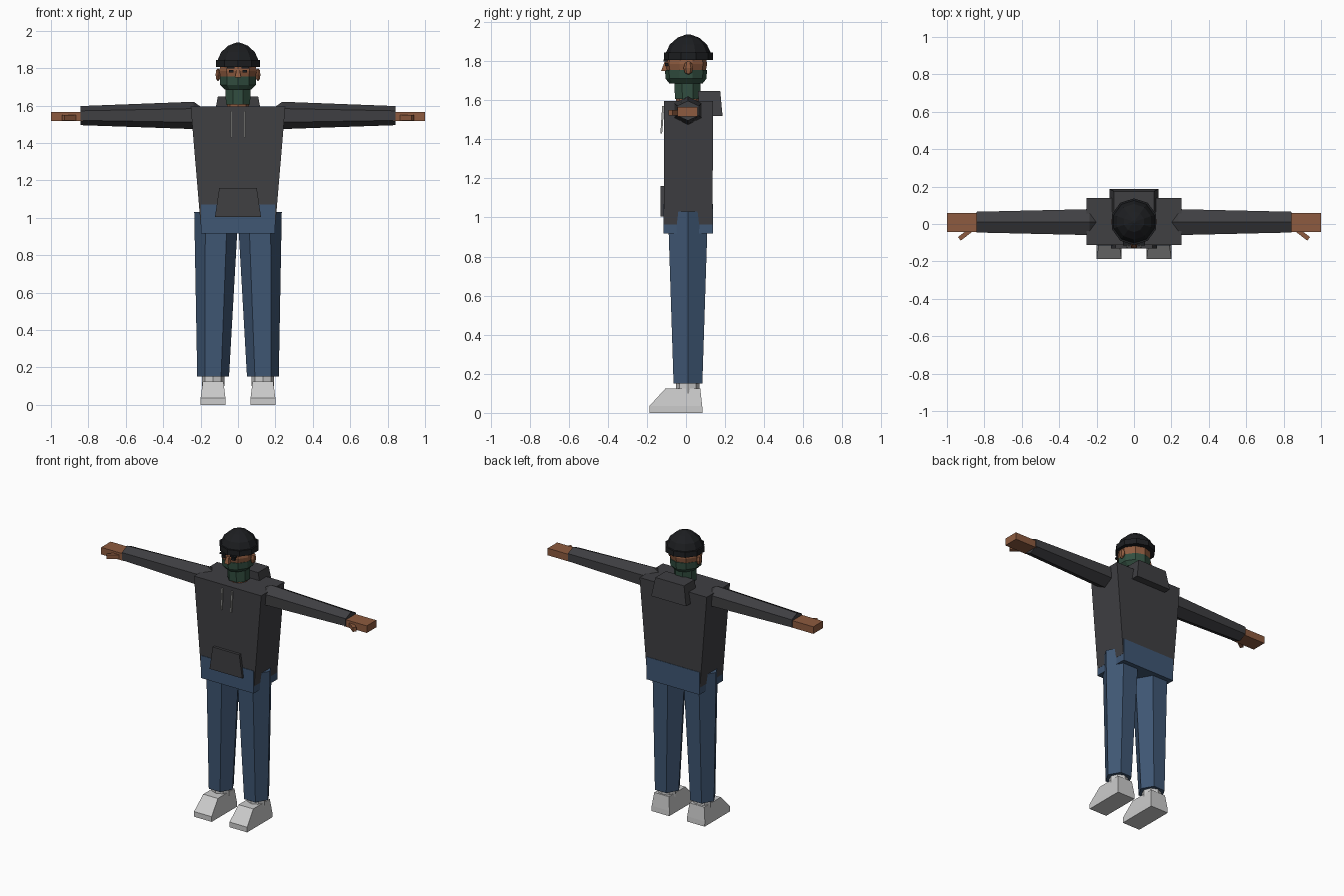
import bpy, bmesh, math
from mathutils import Matrix, Vector

if "Cube" in bpy.data.objects:
    bpy.data.objects.remove(bpy.data.objects["Cube"])


def material(name, rgb):
    m = bpy.data.materials.new(name)
    m.diffuse_color = (*rgb, 1)
    m.use_nodes = True
    m.node_tree.nodes["Principled BSDF"].inputs["Base Color"].default_value = m.diffuse_color
    return m


HOODIE = material("charcoal_cloth", (0.050, 0.050, 0.055))
DENIM = material("denim", (0.050, 0.095, 0.175))
SKIN = material("skin", (0.27, 0.105, 0.050))
GREEN = material("green_cloth", (0.032, 0.078, 0.052))
BLACK = material("black_cloth", (0.012, 0.013, 0.015))
CORD = material("cord", (0.35, 0.35, 0.34))
SHOE = material("pale_shoe", (0.55, 0.55, 0.55))


def finish(name, bm, mat, mirror=False):
    bmesh.ops.recalc_face_normals(bm, faces=bm.faces)
    me = bpy.data.meshes.new(name)
    bm.to_mesh(me)
    bm.free()
    me.materials.append(mat)
    ob = bpy.data.objects.new(name, me)
    bpy.context.collection.objects.link(ob)
    if mirror:
        ob.modifiers.new("mirror", "MIRROR").use_mirror_merge = False
    return ob


def loft(name, rings, mat, mirror=False):
    """Skin a stack of equal-length point rings and cap both ends."""
    bm = bmesh.new()
    vs = [[bm.verts.new(p) for p in r] for r in rings]
    n = len(vs[0])
    for a, b in zip(vs, vs[1:]):
        for i in range(n):
            j = (i + 1) % n
            bm.faces.new((a[i], a[j], b[j], b[i]))
    bm.faces.new(vs[0])
    bm.faces.new(vs[-1])
    return finish(name, bm, mat, mirror)


def rect(x0, x1, y0, y1, z):
    return [(x0, y0, z), (x1, y0, z), (x1, y1, z), (x0, y1, z)]


def disc(cx, cy, z, rx, n, ry=None, turn=0.0):
    ry = rx if ry is None else ry
    angles = [2 * math.pi * (i + turn) / n for i in range(n)]
    return [(cx + rx * math.cos(a), cy + ry * math.sin(a), z) for a in angles]


def arm_ring(x, z, ry, rz):
    """Six-sided ring across the x axis, corners at top and bottom."""
    angles = [math.pi / 2 + i * math.pi / 3 for i in range(6)]
    return [(x, 0.01 + ry * math.cos(a), z + rz * math.sin(a)) for a in angles]


def ball(name, centre, size, mat, segs=8, rings=6, mirror=False):
    bm = bmesh.new()
    m = Matrix.Translation(centre) @ Matrix.Diagonal((*size, 1))
    bmesh.ops.create_uvsphere(bm, u_segments=segs, v_segments=rings, radius=1, matrix=m)
    return finish(name, bm, mat, mirror)


def box(name, centre, size, mat, turn=0.0, mirror=False):
    bm = bmesh.new()
    m = (Matrix.Translation(Vector(centre)) @ Matrix.Rotation(turn, 4, "Z")
         @ Matrix.Diagonal((*size, 1)))
    bmesh.ops.create_cube(bm, size=1, matrix=m)
    return finish(name, bm, mat, mirror)


# Hoodie body, pelvis and hood
loft("hoodie_body", [rect(-0.2, 0.2, -0.112, 0.136, 0.965),
                     rect(-0.253, 0.253, -0.112, 0.138, 1.595)], HOODIE)
loft("pelvis", [rect(-0.199, 0.199, -0.115, 0.139, 0.917),
                rect(-0.199, 0.199, -0.115, 0.139, 1.07)], DENIM)
loft("hood", [rect(-0.131, 0.131, 0.065, 0.187, 1.52),
              rect(-0.108, 0.108, 0.062, 0.175, 1.648)], HOODIE)

# Front pocket and drawstrings
loft("pocket", [rect(-0.123, 0.123, -0.13, -0.10, 1.005),
                rect(-0.1, 0.1, -0.13, -0.10, 1.16)], HOODIE)
loft("drawstring", [rect(0.032, 0.041, -0.131, -0.122, 1.43),
                    rect(0.032, 0.041, -0.122, -0.111, 1.57)], CORD, True)

# Sleeves with a rounded shoulder end, hands and thumbs
loft("sleeve", [arm_ring(0.18, 1.545, 0.035, 0.035),
                arm_ring(0.237, 1.547, 0.080, 0.073),
                arm_ring(0.843, 1.546, 0.064, 0.051)], HOODIE, True)
box("hand", (0.915, 0.008, 1.54), (0.17, 0.102, 0.048), SKIN, mirror=True)
box("thumb", (0.898, -0.052, 1.535), (0.09, 0.024, 0.028), SKIN,
    turn=math.radians(-37), mirror=True)

# Trouser legs
loft("trouser_leg", [disc(0.133, 0.01, 0.15, 0.085, 6),
                     disc(0.116, 0.01, 1.03, 0.118, 6)], DENIM, True)

# Shoes: sole block, sloped upper and ankle
loft("shoe", [rect(0.067, 0.2, -0.187, 0.085, 0),
              rect(0.067, 0.2, -0.187, 0.083, 0.035),
              rect(0.078, 0.188, -0.105, 0.073, 0.125)], SHOE, True)
loft("ankle", [disc(0.133, 0.01, 0.10, 0.06, 8),
               disc(0.133, 0.01, 0.19, 0.06, 8)], SHOE, True)

# Neck, neck gaiter and face covering
loft("neck", [disc(0, 0.01, 1.57, 0.06, 8), disc(0, 0.01, 1.70, 0.06, 8)], SKIN)
loft("neck_gaiter", [disc(0, 0.008, 1.605, 0.07, 8, turn=0.5),
                     disc(0, 0.008, 1.70, 0.073, 8, turn=0.5)], GREEN)
loft("face_mask", [disc(0, 0, 1.685, 0.075, 10, 0.085, 0.5),
                   disc(0, 0, 1.71, 0.1, 10, 0.104, 0.5),
                   disc(0, 0, 1.755, 0.102, 10, 0.108, 0.5)], GREEN)

# Head and facial features
ball("head", (0, 0, 1.785), (0.105, 0.108, 0.115), SKIN, 10, 8)
ball("ear", (0.107, 0.012, 1.765), (0.015, 0.025, 0.035), SKIN, 6, 4, True)
loft("nose", [rect(-0.016, 0.016, -0.127, -0.09, 1.75),
              rect(-0.008, 0.008, -0.11, -0.09, 1.795)], SKIN)
box("eye", (0.036, -0.098, 1.783), (0.024, 0.02, 0.014), BLACK, mirror=True)
box("eyebrow", (0.038, -0.104, 1.803), (0.04, 0.02, 0.01), BLACK, mirror=True)

# Knitted cap: folded brim and faceted dome
loft("cap_brim", [disc(0, 0.012, 1.806, 0.125, 10, turn=0.5),
                  disc(0, 0.012, 1.843, 0.125, 10, turn=0.5)], BLACK)
dome = [(1.835, 0.118), (1.885, 0.095), (1.92, 0.055), (1.937, 0.008)]
loft("cap_dome", [disc(0, 0.012, z, r, 10, turn=0.5) for z, r in dome], BLACK)
